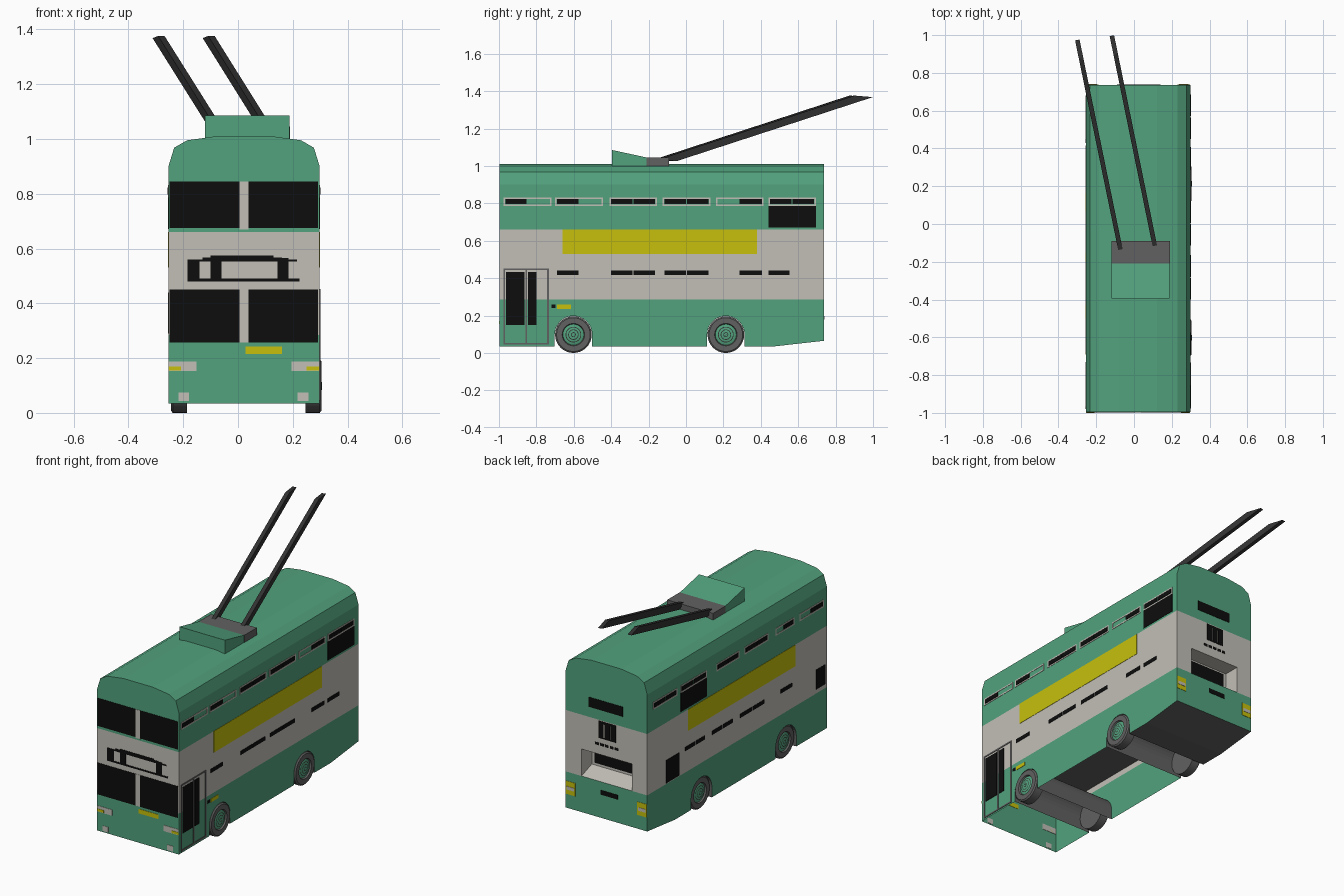
import bpy, bmesh, math
from mathutils import Vector

if "Cube" in bpy.data.objects:
    bpy.data.objects.remove(bpy.data.objects["Cube"])

def material(name, rgb):
    m = bpy.data.materials.new(name)
    m.diffuse_color = (*rgb, 1)
    m.use_nodes = True
    m.node_tree.nodes["Principled BSDF"].inputs["Base Color"].default_value = m.diffuse_color
    return m

GREEN = material("green", (0.085, 0.36, 0.205))
WHITE = material("off_white", (0.54, 0.52, 0.47))
BLACK = material("black", (0.004, 0.004, 0.004))
YELLOW = material("yellow", (0.57, 0.53, 0.004))
GREY = material("grey", (0.12, 0.12, 0.12))
DARK = material("dark_grey", (0.033, 0.033, 0.033))

CX, H = 0.022, 0.276          # body centre and half width
Y0, Y1 = -0.996, 0.737        # front and back of the body
RX0, RX1, RZ = -0.15, 0.19, 0.45   # recess in the back

def finish(name, bm, mats, recalc=True):
    if recalc:
        bmesh.ops.recalc_face_normals(bm, faces=bm.faces)
    me = bpy.data.meshes.new(name)
    bm.to_mesh(me)
    bm.free()
    for m in mats:
        me.materials.append(m)
    ob = bpy.data.objects.new(name, me)
    bpy.context.collection.objects.link(ob)
    return ob

def face(bm, pts, mat=0):
    f = bm.faces.new([bm.verts.new(p) for p in pts])
    f.material_index = mat
    return f

def boxes(name, mat, ranges):
    bm = bmesh.new()
    for x0, x1, y0, y1, z0, z1 in ranges:
        vs = bmesh.ops.create_cube(bm, size=1)["verts"]
        for v in vs:
            v.co = ((x0 + x1) / 2 + v.co.x * (x1 - x0), (y0 + y1) / 2 + v.co.y * (y1 - y0),
                    (z0 + z1) / 2 + v.co.z * (z1 - z0))
    return finish(name, bm, [mat])

# thin plates on each side of the body; t is how far they stand out
def front(name, mat, rects, t=0.002):
    boxes(name, mat, [(a, b, Y0 - t, Y0 + 0.002, c, d) for a, b, c, d in rects])

def back(name, mat, rects, t=0.002):
    boxes(name, mat, [(a, b, Y1 - 0.002, Y1 + t, c, d) for a, b, c, d in rects])

def side(name, mat, s, rects, t=0.002):
    xs = sorted((CX + s * (H - 0.002), CX + s * (H + t)))
    boxes(name, mat, [(*xs, a, b, c, d) for a, b, c, d in rects])

def outline(a, b, c, d, w):
    return [(a, b, c, c + w), (a, b, d - w, d), (a, a + w, c, d), (b - w, b, c, d)]

# upper body: stacked levels, coloured by height, with a recess at the back
bm = bmesh.new()
levels = [(H, 0.285), (H, RZ), (H, 0.66), (H, 0.9), (0.255, 0.968), (0.208, 0.995), (0.1, 1.01)]
rings = [[bm.verts.new((CX + sx * h, y, z)) for sx, y in ((-1, Y0), (1, Y0), (1, Y1), (-1, Y1))]
         for h, z in levels]
for i in range(len(rings) - 1):
    for k in range(4):
        if i == 0 and k == 2:
            continue
        a, b = rings[i], rings[i + 1]
        f = bm.faces.new((a[k], a[(k + 1) % 4], b[(k + 1) % 4], b[k]))
        f.material_index = 1 if levels[i][1] < 0.6 else 0
bm.faces.new(rings[-1])
zb, yd, zf = 0.285, Y1 - 0.1, 0.32
for xa, xb in ((CX - H, RX0), (RX1, CX + H)):
    face(bm, [(xb, Y1, zb), (xa, Y1, zb), (xa, Y1, RZ), (xb, Y1, RZ)], 1)
face(bm, [(RX0, Y1, zb), (RX1, Y1, zb), (RX1, yd, zf), (RX0, yd, zf)], 1)
face(bm, [(RX0, Y1, RZ), (RX1, Y1, RZ), (RX1, yd, RZ), (RX0, yd, RZ)], 1)
face(bm, [(RX0, yd, zf), (RX1, yd, zf), (RX1, yd, RZ), (RX0, yd, RZ)], 1)
for x in (RX0, RX1):
    face(bm, [(x, Y1, zb), (x, yd, zf), (x, yd, RZ), (x, Y1, RZ)], 1)
bmesh.ops.remove_doubles(bm, verts=bm.verts, dist=0.0005)
finish("upper_body", bm, [GREEN, WHITE])
boxes("back_window", BLACK, [(RX0 + 0.02, RX1 - 0.02, yd - 0.001, yd + 0.003, 0.335, 0.44)])

# lower skirt: side outline with wheel arches, arch tunnels and rear floor
AXLES = (-0.602, 0.213)
pts, kinds = [(Y0, 0.035)], ["open"]
for ay in AXLES:
    arc = [(ay - 0.1 * math.cos(math.pi * i / 16), 0.098 + 0.1 * math.sin(math.pi * i / 16)) for i in range(17)]
    arch = [(ay - 0.1, 0.035)] + arc + [(ay + 0.1, 0.035)]
    pts += arch
    kinds += ["under"] * (len(arch) - 1) + ["under" if ay > 0 else "open"]
pts += [(0.47, 0.035), (Y1, 0.065), (Y1, 0.285), (Y0, 0.285)]
kinds += ["under", "panel", "open", "panel"]
bm = bmesh.new()
L = [bm.verts.new((CX - H, y, z)) for y, z in pts]
R = [bm.verts.new((CX + H, y, z)) for y, z in pts]
bm.faces.new(L)
bm.faces.new(R[::-1])
for i, kind in enumerate(kinds):
    j = (i + 1) % len(pts)
    if kind != "open":
        bm.faces.new((L[i], R[i], R[j], L[j])).material_index = int(kind == "under")
finish("lower_skirt", bm, [GREEN, GREY])
bm = bmesh.new()
face(bm, [(CX - H, Y0, 0.32), (CX - H, yd, 0.32), (CX + H, yd, 0.32), (CX + H, Y0, 0.32)])
finish("cabin_floor", bm, [GREY], False)

# wheels: turned profile of radius, outward offset and colour
PROFILE = [(0.001, 0, 0), (0.098, 0, 0), (0.098, 0.052, 0), (0.09, 0.059, 0), (0.06, 0.059, 0),
           (0.056, 0.05, 1), (0.042, 0.055, 2), (0.038, 0.055, 1), (0.028, 0.058, 2),
           (0.024, 0.058, 1), (0.013, 0.06, 2), (0.009, 0.06, 1), (0.001, 0.06, 1)]
for label, ay in zip(("front", "rear"), AXLES):
    for s in (-1, 1):
        bm, N = bmesh.new(), 32
        rg = [[bm.verts.new((0.03 + s * (0.216 + o), ay + r * math.cos(2 * math.pi * k / N),
                             0.098 + r * math.sin(2 * math.pi * k / N))) for k in range(N)]
              for r, o, c in PROFILE]
        for i in range(len(rg) - 1):
            for k in range(N):
                f = bm.faces.new((rg[i][k], rg[i][(k + 1) % N], rg[i + 1][(k + 1) % N], rg[i + 1][k]))
                f.material_index = PROFILE[i][2]
        ob = finish(f"{label}_wheel_{'right' if s > 0 else 'left'}", bm, [GREY, GREEN, DARK])
        bpy.ops.object.select_all(action='DESELECT')
        ob.select_set(True)
        bpy.context.view_layer.objects.active = ob
        bpy.ops.object.shade_smooth_by_angle(angle=math.radians(30))

# roof housing and pole base
bm = bmesh.new()
prof = [(-0.395, 1.0), (-0.395, 1.085), (-0.21, 1.045), (-0.21, 1.0)]
A = [bm.verts.new((-0.12, y, z)) for y, z in prof]
B = [bm.verts.new((0.188, y, z)) for y, z in prof]
bm.faces.new(A)
bm.faces.new(B[::-1])
for i in range(4):
    bm.faces.new((A[i], B[i], B[(i + 1) % 4], A[(i + 1) % 4]))
finish("roof_housing", bm, [GREEN])
boxes("pole_base", GREY, [(-0.12, 0.19, -0.21, -0.09, 1.0, 1.045)])

# trolley poles: thin bars with level-cut ends
for label, p, q in (("left", (-0.075, -0.12, 1.03), (-0.29, 0.925, 1.372)),
                    ("right", (0.107, -0.1, 1.03), (-0.107, 0.948, 1.372))):
    bm = bmesh.new()
    p, q = Vector(p), Vector(q)
    d = Vector((q.x - p.x, q.y - p.y, 0)).normalized()
    n = Vector((d.y, -d.x, 0))
    ends = [[bm.verts.new(c + d * 0.05 * u + n * 0.012 * v + Vector((0, 0, 0.004 * -u)))
             for u, v in ((-1, -1), (1, -1), (1, 1), (-1, 1))] for c in (p, q)]
    bm.faces.new(ends[0])
    bm.faces.new(ends[1])
    for i in range(4):
        j = (i + 1) % 4
        bm.faces.new((ends[0][i], ends[0][j], ends[1][j], ends[1][i]))
    finish(f"trolley_pole_{label}", bm, [DARK])

# front: windscreens, sign frame, lamps
front("front_windows", BLACK, [(a, b, c, d) for a, b in ((-0.25, 0.006), (0.038, 0.292))
                               for c, d in ((0.675, 0.845), (0.257, 0.45))])
front("front_window_pillars", WHITE, [(0.006, 0.038, 0.67, 0.845), (0.006, 0.038, 0.257, 0.45)])
front("front_sign_frame", BLACK, [(-0.185, 0.225, 0.48, 0.49), (-0.185, -0.14, 0.48, 0.557),
      (-0.1, -0.06, 0.48, 0.565), (0.145, 0.185, 0.48, 0.565), (-0.185, 0.215, 0.552, 0.56),
      (-0.13, 0.16, 0.56, 0.568), (-0.1, 0.13, 0.566, 0.574)])
front("front_plate", YELLOW, [(0.027, 0.16, 0.215, 0.242)])
front("headlamps", WHITE, [(-0.253, -0.152, 0.152, 0.188), (0.196, 0.297, 0.152, 0.188),
                           (-0.218, -0.178, 0.043, 0.075), (0.218, 0.258, 0.043, 0.075)])
front("front_indicators", YELLOW, [(-0.253, -0.208, 0.155, 0.17), (0.25, 0.297, 0.155, 0.17)], 0.004)

# back: upper window, vents, plate, tail lamps
back("back_upper_window", BLACK, [(-0.09, 0.141, 0.722, 0.782)])
back("back_vents", BLACK, [(-0.042, 0.073, 0.64, 0.655), (-0.042, 0.073, 0.55, 0.558)] +
     [(-0.042 + 0.041 * i, -0.009 + 0.041 * i, 0.55, 0.65) for i in range(3)])
back("back_slots", BLACK, [(-0.06 + 0.033 * i, -0.036 + 0.033 * i, 0.505, 0.52) for i in range(5)])
back("back_plate", BLACK, [(-0.055, 0.06, 0.207, 0.235)])
back("tail_lamps", YELLOW, [(-0.252, -0.187, 0.15, 0.23), (0.231, 0.296, 0.15, 0.23)])
back("reversing_lamps", WHITE, [(-0.245, -0.195, 0.178, 0.198), (0.239, 0.289, 0.178, 0.198)], 0.004)

# both sides: banner, window vents in white frames, large upper rear window
def vents(name, s, frames, panes, low):
    side(name + "_frames", WHITE, s, [r for a, b in frames for r in outline(a, b, 0.787, 0.832, 0.008)])
    side(name + "_panes", BLACK, s, [(a, b, 0.797, 0.822) for a, b in panes], 0.003)
    side(name + "_lower_panes", BLACK, s, [(a, b, 0.416, 0.44) for a, b in low])

def split(a, b):
    m = (a + b) / 2
    return [(a + 0.01, m - 0.003), (m + 0.003, b - 0.01)]

FR = [(-0.975, -0.72), (-0.7, -0.445), (-0.41, -0.155), (-0.125, 0.13), (0.16, 0.415), (0.44, 0.695)]
vents("right_vents", 1, FR, [(-0.965, -0.853), (-0.69, -0.575), (0.285, 0.407)] +
      split(*FR[2]) + split(*FR[3]) + split(*FR[5]),
      [(-0.69, -0.575), (0.285, 0.407), (0.44, 0.553)] + split(*FR[2]) + split(*FR[3]))
side("right_upper_window", BLACK, 1, [(0.44, 0.695, 0.672, 0.787)])
side("right_banner", YELLOW, 1, [(-0.66, 0.38, 0.53, 0.66)])

FL = [(-0.965, -0.73), (-0.68, -0.5), (-0.43, -0.2), (-0.15, 0.07), (0.165, 0.415), (0.45, 0.68)]
vents("left_vents", -1, FL, [(-0.955, -0.84), (-0.67, -0.58)] +
      [p for i in (2, 3, 4, 5) for p in split(*FL[i])],
      [(-0.66, -0.55)] + split(-0.4, -0.15) + split(-0.1, 0.12) + split(0.17, 0.38))
side("left_upper_window", BLACK, -1, [(0.165, 0.415, 0.672, 0.787)])
side("left_banner", YELLOW, -1, [(-0.69, 0.345, 0.53, 0.66)])
side("left_lower_windows", BLACK, -1, [(0.43, 0.556, 0.29, 0.43), (-0.98, -0.894, 0.31, 0.43)])

# right side: door and marker lamp
side("door_frame", GREY, 1, outline(-0.977, -0.733, 0.045, 0.452, 0.009) + [(-0.858, -0.85, 0.045, 0.452)], 0.003)
side("door_windows", BLACK, 1, [(-0.962, -0.864, 0.15, 0.432), (-0.844, -0.8, 0.15, 0.432)])
side("side_marker", YELLOW, 1, [(-0.69, -0.615, 0.236, 0.258)])
side("side_button", BLACK, 1, [(-0.72, -0.697, 0.24, 0.258)])
